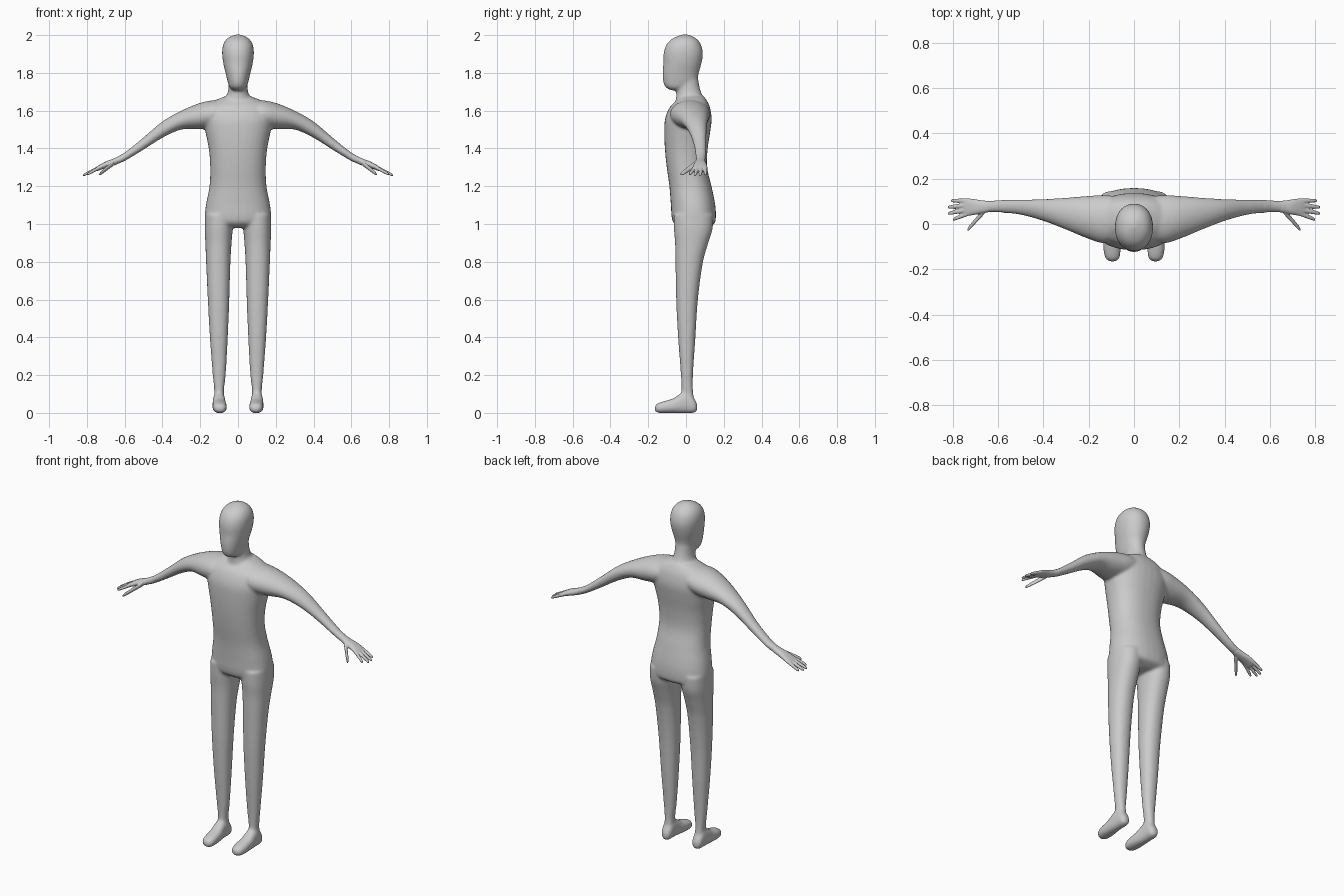
import bpy, bmesh, math
from mathutils import Vector

skin = bpy.data.materials.new("plain grey")
skin.diffuse_color = (0.6, 0.6, 0.6, 1)


def refine(rows, steps=4):
    """Smooth curve through the section rows."""
    pts = [Vector(r) for r in rows]
    out = []
    for i in range(len(pts) - 1):
        p0, p1, p2, p3 = pts[max(i - 1, 0)], pts[i], pts[i + 1], pts[min(i + 2, len(pts) - 1)]
        # tangents scaled by station spacing
        m1 = (p2 - p0) * ((p2[0] - p1[0]) / (p2[0] - p0[0]))
        m2 = (p3 - p1) * ((p2[0] - p1[0]) / (p3[0] - p1[0]))
        for k in range(steps):
            t = k / steps
            out.append(p1 * (2*t**3 - 3*t*t + 1) + m1 * (t**3 - 2*t*t + t)
                       + p2 * (3*t*t - 2*t**3) + m2 * (t**3 - t*t))
    return out + [pts[-1]]


def loft(bm, rows, axis="z", side=1, power=2.0, sides=32):
    """Rows are (station, a0, a1, b0, b1) bounds of rounded cross-sections."""
    rings = []
    for t, a0, a1, b0, b1 in refine(rows):
        ring = []
        for i in range(sides):
            w = 2 * math.pi * i / sides
            c, s = math.cos(w), math.sin(w)
            a = (a0 + a1) / 2 + (a1 - a0) / 2 * math.copysign(abs(c) ** (2 / power), c)
            b = (b0 + b1) / 2 + (b1 - b0) / 2 * math.copysign(abs(s) ** (2 / power), s)
            x, y, z = {"z": (a, b, t), "x": (t, a, b), "y": (a, t, b)}[axis]
            ring.append(bm.verts.new((x * side, y, z)))
        rings.append(ring)
    faces = [bm.faces.new(rings[0]), bm.faces.new(rings[-1])]
    for r, q in zip(rings, rings[1:]):
        for i in range(sides):
            j = (i + 1) % sides
            faces.append(bm.faces.new((r[i], r[j], q[j], q[i])))
    bmesh.ops.recalc_face_normals(bm, faces=faces)


def finish(bm, name, voxel, iterations):
    """Fuse the overlapping lofts into one smooth skin."""
    me = bpy.data.meshes.new(name)
    bm.to_mesh(me)
    bm.free()
    me.materials.append(skin)
    ob = bpy.data.objects.new(name, me)
    bpy.context.collection.objects.link(ob)
    fuse = ob.modifiers.new("fuse", "REMESH")
    fuse.mode = "VOXEL"
    fuse.voxel_size = voxel
    fuse.use_smooth_shade = True
    relax = ob.modifiers.new("relax", "SMOOTH")
    relax.factor = 0.5
    relax.iterations = iterations
    return ob


body = bmesh.new()

# Torso
torso = [(0.98, 0.12, -0.03, 0.11), (1.0, 0.162, -0.062, 0.148), (1.03, 0.175, -0.075, 0.158),
         (1.1, 0.17, -0.08, 0.155), (1.2, 0.151, -0.088, 0.135), (1.3, 0.147, -0.102, 0.112),
         (1.4, 0.155, -0.112, 0.115), (1.5, 0.175, -0.115, 0.13), (1.56, 0.185, -0.11, 0.136),
         (1.62, 0.17, -0.085, 0.126), (1.655, 0.12, -0.05, 0.11), (1.675, 0.07, -0.03, 0.095)]
loft(body, [(z, -w, w, f, b) for z, w, f, b in torso], power=2.3)

# Neck
neck = [(1.6, 0.11, -0.07, 0.115), (1.65, 0.085, -0.055, 0.102), (1.68, 0.061, -0.052, 0.088),
        (1.71, 0.052, -0.052, 0.076), (1.76, 0.05, -0.05, 0.066), (1.82, 0.05, -0.04, 0.06)]
loft(body, [(z, -w, w, f, b) for z, w, f, b in neck])

# Head
head = [(1.708, 0.025, -0.08, -0.02), (1.722, 0.043, -0.106, 0.02), (1.75, 0.054, -0.12, 0.055),
        (1.8, 0.066, -0.124, 0.068), (1.85, 0.078, -0.12, 0.082), (1.9, 0.084, -0.119, 0.09),
        (1.94, 0.081, -0.108, 0.083), (1.97, 0.068, -0.087, 0.067), (1.99, 0.046, -0.056, 0.042),
        (2.003, 0.012, -0.02, 0.012)]
loft(body, [(z, -w, w, f, b) for z, w, f, b in head], power=2.15)

leg = [(0.06, 0.072, 0.126, -0.03, 0.045), (0.12, 0.074, 0.126, -0.024, 0.037),
       (0.2, 0.065, 0.134, -0.027, 0.037), (0.4, 0.054, 0.149, -0.042, 0.05),
       (0.6, 0.046, 0.16, -0.052, 0.063), (0.8, 0.04, 0.169, -0.056, 0.09),
       (0.9, 0.034, 0.173, -0.058, 0.118), (0.97, 0.028, 0.176, -0.064, 0.14),
       (1.05, 0.02, 0.174, -0.066, 0.146)]
foot = [(-0.166, 0.082, 0.108, 0.012, 0.034), (-0.155, 0.066, 0.124, 0.002, 0.048),
        (-0.12, 0.059, 0.134, -0.001, 0.061), (-0.07, 0.061, 0.135, -0.001, 0.076),
        (-0.025, 0.067, 0.134, -0.001, 0.105), (0.01, 0.069, 0.132, -0.001, 0.112),
        (0.045, 0.072, 0.128, 0.001, 0.075), (0.06, 0.085, 0.115, 0.012, 0.045)]
arm = [(0.06, -0.06, 0.12, 1.54, 1.655), (0.13, -0.085, 0.128, 1.51, 1.655),
       (0.2, -0.066, 0.124, 1.502, 1.641), (0.3, -0.025, 0.116, 1.5, 1.6),
       (0.4, 0.013, 0.11, 1.456, 1.543), (0.5, 0.04, 0.108, 1.393, 1.459),
       (0.6, 0.05, 0.106, 1.333, 1.379), (0.66, 0.05, 0.102, 1.308, 1.346)]
for side in (1, -1):
    loft(body, leg, "z", side, 2.2)
    loft(body, foot, "y", side, 2.4)
    loft(body, arm, "x", side)
finish(body, "body", 0.007, 12)

# Fingers: root and tip (x, y, z), half thickness
fingers = [((0.73, 0.102, 1.300), (0.808, 0.103, 1.262), 0.0095),
           ((0.73, 0.083, 1.302), (0.822, 0.074, 1.257), 0.0095),
           ((0.73, 0.064, 1.302), (0.822, 0.046, 1.257), 0.0095),
           ((0.73, 0.047, 1.300), (0.800, 0.019, 1.262), 0.0095),
           ((0.66, 0.058, 1.322), (0.735, -0.027, 1.262), 0.0125)]
palm = [(0.635, 0.053, 0.101, 1.318, 1.356), (0.67, 0.047, 0.104, 1.305, 1.342),
        (0.7, 0.041, 0.109, 1.296, 1.331), (0.73, 0.036, 0.113, 1.286, 1.315),
        (0.75, 0.036, 0.112, 1.279, 1.302), (0.757, 0.045, 0.104, 1.281, 1.295)]
for side, label in ((1, "left"), (-1, "right")):
    hand = bmesh.new()
    loft(hand, palm, "x", side, 2.3)
    for root, tip, r in fingers:
        a, b = Vector(root), Vector(tip)
        rows = []
        for t, k in ((0, 1.2), (0.35, 1.05), (0.7, 0.95), (0.92, 0.75), (1, 0.35)):
            p = a.lerp(b, t)
            rows.append((p.x, p.y - r * k, p.y + r * k, p.z - r * k, p.z + r * k))
        loft(hand, rows, "x", side, 2.0, 16)
    finish(hand, label + "_hand", 0.0035, 3)
